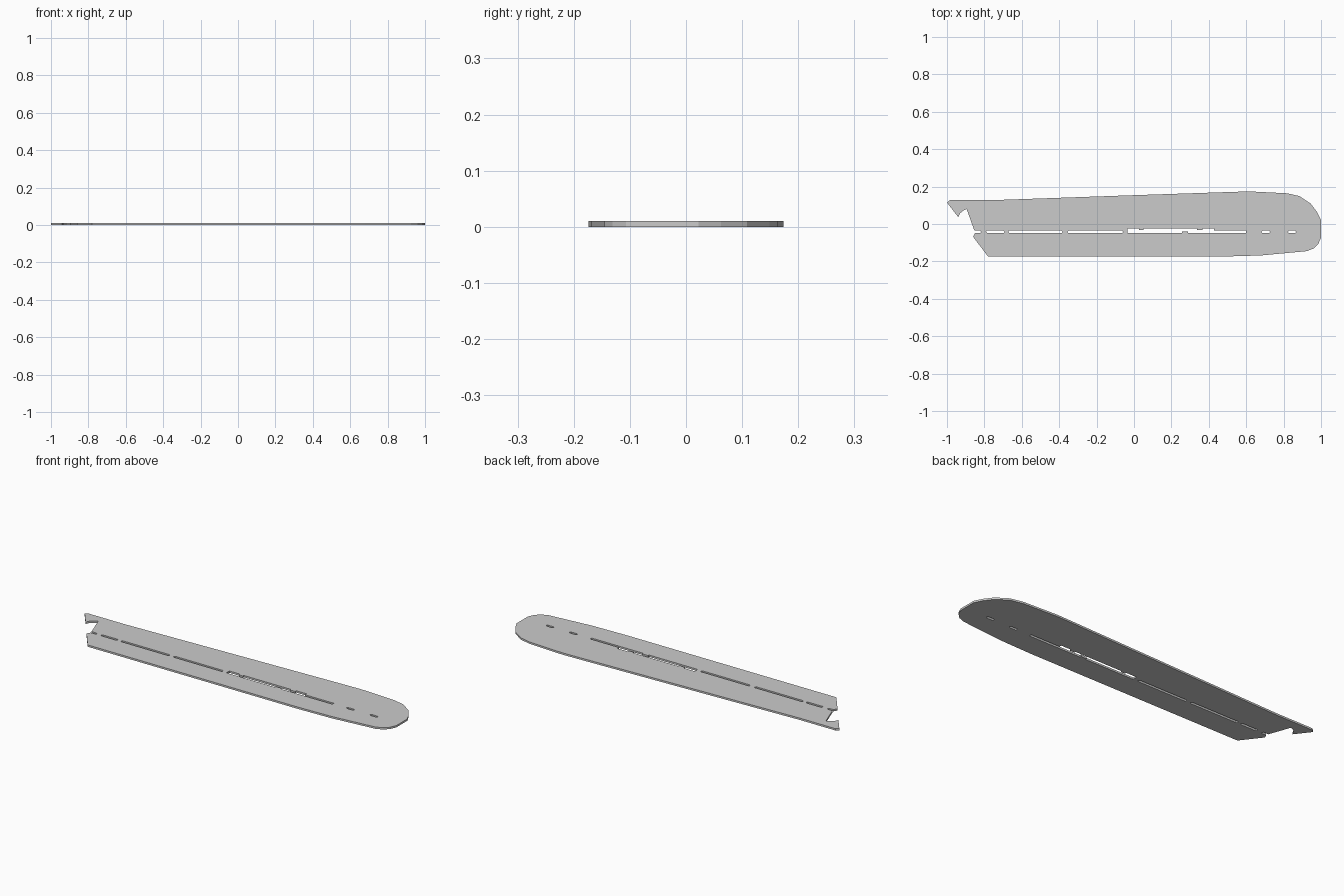
import bpy, bmesh

if "Cube" in bpy.data.objects:
    bpy.data.objects.remove(bpy.data.objects["Cube"])

THICK = 0.01
LOW, HIGH = -0.046, -0.033

# Outer outline of the plate, clockwise from the pointed tip
outline = [(-1, .118), (-.985, .13), (-.77, .13), (0, .157), (.54, .175), (.62, .177),
           (.7, .173), (.82, .167), (.885, .152), (.945, .112), (.98, .065), (1, .025),
           (1, -.07), (.985, -.104), (.96, -.128), (.925, -.142), (.68, -.165),
           (.48, -.171), (-.78, -.171), (-.86, -.066), (-.85, LOW),
           (-.823, LOW), (-.816, -.04), (-.823, HIGH), (-.853, HIGH),
           (-.895, .083), (-.915, .073), (-.93, .06), (-.94, .04)]


def slot(x0, x1, c=.005):
    """Straight slot with clipped corners."""
    return [(x0, LOW + c), (x0, HIGH - c), (x0 + c, HIGH), (x1 - c, HIGH),
            (x1, HIGH - c), (x1, LOW + c), (x1 - c, LOW), (x0 + c, LOW)]


# Long stepped slot in the middle
stepped = [(-.036, LOW), (-.036, -.02), (.028, -.02), (.028, -.03), (.052, -.03),
           (.052, -.022), (.336, -.022), (.336, -.03), (.365, -.03), (.365, -.02),
           (.427, -.02), (.427, HIGH), (.6, HIGH), (.6, LOW),
           (.29, LOW), (.29, -.038), (.256, -.038), (.256, LOW)]

spans = [(-.79, -.692), (-.672, -.382), (-.355, -.06), (.682, .727), (.823, .867)]
loops = [outline, stepped] + [slot(a, b) for a, b in spans]

# Fill the flat profile around the slots, then give it thickness
bm = bmesh.new()
for loop in loops:
    vs = [bm.verts.new((x, y - .003, 0)) for x, y in loop]
    for a, b in zip(vs, vs[1:] + vs[:1]):
        bm.edges.new((a, b))
bmesh.ops.triangle_fill(bm, edges=bm.edges[:], use_beauty=True, use_dissolve=False,
                        normal=(0, 0, 1))
top = bmesh.ops.extrude_face_region(bm, geom=bm.faces[:], use_keep_orig=True)
for v in [g for g in top["geom"] if isinstance(g, bmesh.types.BMVert)]:
    v.co.z = THICK
bmesh.ops.recalc_face_normals(bm, faces=bm.faces[:])

mesh = bpy.data.meshes.new("slotted_plate")
bm.to_mesh(mesh)
bm.free()
plate = bpy.data.objects.new("slotted_plate", mesh)
bpy.context.collection.objects.link(plate)
